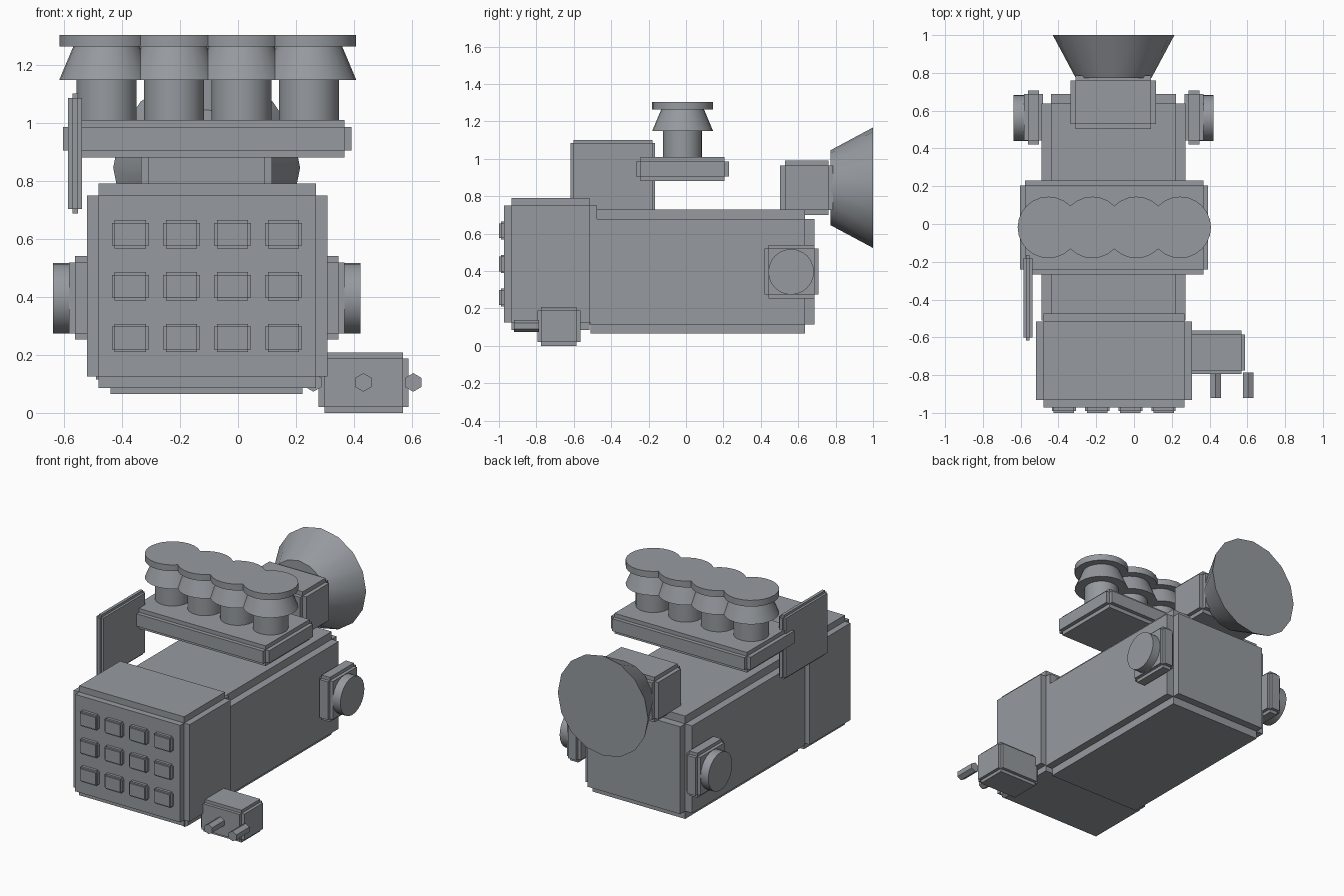
import bpy, bmesh, math
from mathutils import Matrix, Vector

if "Cube" in bpy.data.objects:
    bpy.data.objects.remove(bpy.data.objects["Cube"])

CX = -0.108  # centre plane of the engine

steel = bpy.data.materials.new("dark_steel")
steel.diffuse_color = (0.305, 0.324, 0.347, 1)
steel.use_nodes = True
steel.node_tree.nodes["Principled BSDF"].inputs["Base Color"].default_value = steel.diffuse_color


def finish(name, bm, smooth=False):
    bmesh.ops.recalc_face_normals(bm, faces=bm.faces)
    me = bpy.data.meshes.new(name)
    bm.to_mesh(me)
    bm.free()
    me.materials.append(steel)
    ob = bpy.data.objects.new(name, me)
    bpy.context.collection.objects.link(ob)
    if smooth:
        bpy.ops.object.select_all(action='DESELECT')
        ob.select_set(True)
        bpy.context.view_layer.objects.active = ob
        bpy.ops.object.shade_smooth_by_angle(angle=math.radians(30))
    return ob


def step_box(name, x, y, z, d):
    """Box with square-notched edges: a core whose six faces are pushed out by d."""
    lo = Vector((x[0], y[0], z[0])) + Vector((d, d, d))
    hi = Vector((x[1], y[1], z[1])) - Vector((d, d, d))
    size = hi - lo
    bm = bmesh.new()
    bmesh.ops.create_cube(bm, size=1, matrix=Matrix.Translation((lo + hi) / 2)
                          @ Matrix.Diagonal((*size, 1)))
    bm.normal_update()
    for f in list(bm.faces):
        n = f.normal.copy()
        new = bmesh.ops.extrude_discrete_faces(bm, faces=[f])['faces'][0]
        bmesh.ops.translate(bm, verts=new.verts, vec=n * d)
    return finish(name, bm)


def lathe(name, profile, sides, loc, axis='Z', smooth=True, turn=0.0):
    """Capped solid of revolution from (radius, height) points along an axis."""
    bm = bmesh.new()
    rings = []
    for r, h in profile:
        rings.append([bm.verts.new((r * math.cos(turn + 2 * math.pi * i / sides),
                                    r * math.sin(turn + 2 * math.pi * i / sides), h))
                      for i in range(sides)])
    for a, b in zip(rings, rings[1:]):
        for i in range(sides):
            j = (i + 1) % sides
            bm.faces.new((a[i], a[j], b[j], b[i]))
    bm.faces.new(rings[0][::-1])
    bm.faces.new(rings[-1])
    rot = {'Z': Matrix(), 'X': Matrix.Rotation(math.pi / 2, 4, 'Y'),
           '-X': Matrix.Rotation(-math.pi / 2, 4, 'Y'),
           'Y': Matrix.Rotation(-math.pi / 2, 4, 'X')}[axis]
    bm.transform(Matrix.Translation(loc) @ rot)
    return finish(name, bm, smooth)


# Main blocks
step_box("main_body", (-0.49, 0.272), (-0.56, 0.687), (0.065, 0.728), 0.05)
step_box("front_block", (-0.52, 0.308), (-0.972, -0.475), (0.085, 0.79), 0.04)

# Front grid of studs
for row in range(3):
    for col in range(4):
        x, z = -0.371 + 0.176 * col, 0.616 - 0.179 * row
        step_box("front_stud", (x - 0.064, x + 0.064), (-1.0, -0.94),
                 (z - 0.049, z + 0.049), 0.01)

# Low side box with hexagonal pins
step_box("side_box", (0.278, 0.588), (-0.795, -0.565), (0.0, 0.208), 0.02)
for i in range(3):
    lathe("hex_pin", [(0.032, -0.92), (0.032, -0.785)], 6,
          (0.26 + 0.172 * i, 0, 0.105), 'Y', False, math.pi / 6)

# Rear side lugs with round caps
for s, axis in ((1, 'X'), (-1, '-X')):
    xs = sorted((CX + s * 0.375, CX + s * 0.475))
    step_box("side_lug", xs, (0.42, 0.708), (0.253, 0.54), 0.021)
    lathe("lug_cap", [(0.122, 0.44), (0.122, 0.53)], 24, (CX, 0.562, 0.395), axis)

# Raised plate with four intake trumpets
step_box("intake_plate", (-0.603, 0.392), (-0.267, 0.23), (0.88, 1.01), 0.025)
trumpet = [(0.104, 0.99), (0.104, 1.148), (0.163, 1.148), (0.115, 1.262),
           (0.163, 1.262), (0.163, 1.303)]
for i in range(4):
    lathe("intake_trumpet", trumpet, 24, (-0.453 + 0.2325 * i, -0.018, 0))

# Thin upright side panel
step_box("side_panel", (-0.586, -0.537), (-0.617, -0.165), (0.687, 1.1), 0.015)

# Rear neck and horn
step_box("rear_neck", (-0.335, 0.117), (0.503, 0.787), (0.70, 0.99), 0.026)
lathe("rear_horn", [(0.2, 0.772), (0.322, 1.0)], 16, (CX, 0, 0.845), 'Y')
